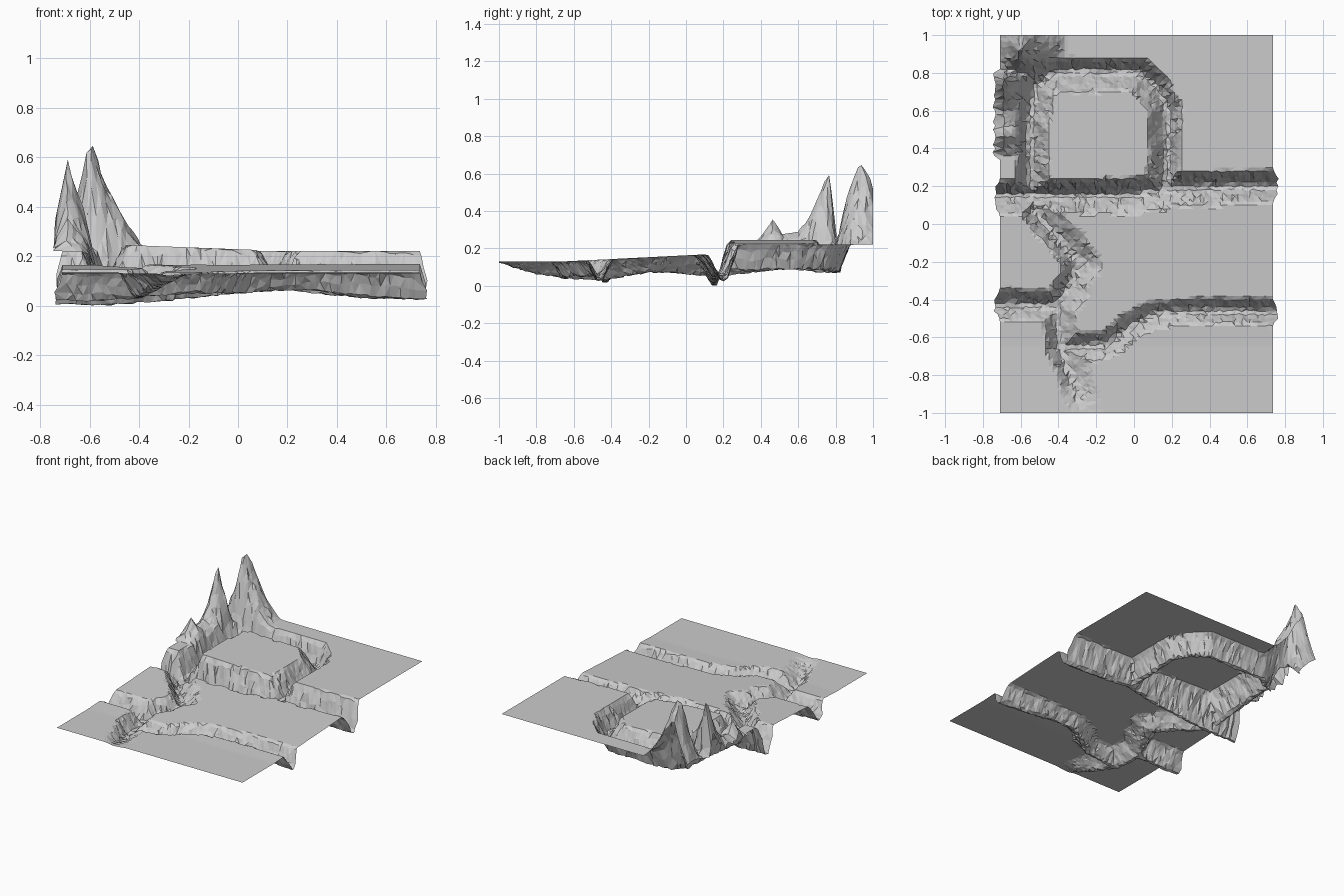
import bpy, bmesh, random
from math import hypot
from mathutils import Vector, noise

if "Cube" in bpy.data.objects:
    bpy.data.objects.remove(bpy.data.objects["Cube"])

random.seed(4)
X0, X1, NX, NY = -0.71, 0.735, 72, 100


def interp(pts, x):
    """Piecewise linear lookup through (x, value) pairs."""
    if x <= pts[0][0]:
        return pts[0][1]
    for (a, va), (b, vb) in zip(pts, pts[1:]):
        if x <= b:
            return va + (vb - va) * (x - a) / (b - a)
    return pts[-1][1]


# Channels: path of (x, y, bottom z), reach of left bank, reach of right bank
NORTH = [(-0.85, .15, .005), (-0.5, .15, .005), (-0.25, .15, .025), (0, .155, .05),
         (.2, .19, .065), (.5, .2, .03), (.85, .2, .025)]
CHANNELS = [
    (NORTH, 0.085, 0.095),                                            # north stream
    ([(.17, .17, .07), (.18, .6, .09), (.12, .73, .085), (.03, .805, .075),
      (-.42, .805, .07), (-.52, .73, .07), (-.55, .55, .09), (-.55, .17, .05)],
     0.10, 0.07),                                                     # moat
    ([(-.4, -.65, .04), (-.15, -.64, .05), (.02, -.52, .05), (.12, -.475, .06),
      (.3, -.465, .065), (.5, -.46, .03), (.85, -.47, .025)], 0.07, 0.07),  # south stream
    ([(-.53, .08, .05), (-.42, -.06, .07), (-.29, -.2, .07), (-.35, -.33, .05),
      (-.41, -.44, .03), (-.39, -.65, .04), (-.33, -.83, .07), (-.27, -.98, .12)],
     0.11, 0.07),                                                     # winding gully
    ([(-.85, -.42, .03), (-.6, -.43, .02), (-.41, -.44, .03)], 0.08, 0.08),  # west stream
]


def base_height(x, y):
    """Flat terraces before the streams are cut."""
    if y > interp([p[:2] for p in NORTH], x):
        if -.54 < x < .17 and y < .8:
            return 0.228 - 0.038 * x
        return 0.22
    return max(0.13, 0.14 + (y + .45) * 0.05)


def carve(x, y, base):
    """Cut the lowest channel at this point out of the base."""
    low, slope = base, False
    for path, left, right in CHANNELS:
        best = None
        for a, b in zip(path, path[1:]):
            dx, dy = b[0] - a[0], b[1] - a[1]
            t = ((x - a[0]) * dx + (y - a[1]) * dy) / (dx * dx + dy * dy)
            t = min(1, max(0, t))
            d = hypot(x - a[0] - t * dx, y - a[1] - t * dy)
            if best is None or d < best[0]:
                side = dx * (y - a[1]) - dy * (x - a[0])
                best = (d, side, a[2] + t * (b[2] - a[2]))
        d, side, bottom = best
        d *= 1 + 0.22 * noise.noise(Vector((x * 13, y * 13, 1.7)))
        w = left if side > 0 else right
        t = min(1, max(0, (d - .014) / (w - .014)))
        if t < 1:
            slope = True
            low = min(low, bottom + (base - bottom) * t ** 1.15 * (1.3 - .3 * t))
    return low, slope


CREST = [(.36, 0), (.42, .07), (.46, .14), (.49, .11), (.52, .06), (.6, .07), (.65, .14),
         (.70, .27), (.74, .37), (.77, .41), (.785, .25), (.805, 0)]


def rocks(x, y):
    """Tall corner spike and the jagged ridge along the west edge."""
    dx, dy = x + .6, abs(y - .94) / .13
    r = dx / .24 if dx > 0 else -dx / .13
    spike = .44 * (1 - r) ** 1.4 * (1 - dy ** 1.8) if r < 1 and dy < 1 else 0
    dx = x + .695
    r = dx / .11 if dx > 0 else -dx / .06
    ridge = interp(CREST, y) * max(0, 1 - r) ** .9
    return max(spike, ridge)


# Terrain sheet
bm = bmesh.new()
grid = []
for j in range(NY + 1):
    row = []
    for i in range(NX + 1):
        x, y = X0 + (X1 - X0) * i / NX, -1 + 2 * j / NY
        base = base_height(x, y)
        z, slope = carve(x, y, base)
        # outward bulge of the stream ends and of the ridge
        if i in (0, NX):
            bulge = 0.03 * min(1, (base - z) / .08)
            if i == 0 and interp(CREST, y) > 0:
                bulge = 0.035
            x += (bulge if i else -bulge) * random.uniform(.6, 1.1)
        rock = rocks(x, y)
        if (slope or rock > .01) and 0 < i < NX and 0 < j < NY:
            x += random.uniform(-.006, .006)
            y += random.uniform(-.006, .006)
            z += random.uniform(-.004, .004) * (z < base - .02)
        if rock > .01:
            rock *= 1 + .12 * noise.noise(Vector((x * 18, y * 18, 5)))
        row.append(bm.verts.new((x, y, max(0, z + rock))))
    grid.append(row)
for j in range(NY):
    for i in range(NX):
        a, b, c, d = grid[j][i], grid[j][i + 1], grid[j + 1][i + 1], grid[j + 1][i]
        for tri in (((a, b, c), (a, c, d)) if (i + j) % 2 else ((a, b, d), (b, c, d))):
            bm.faces.new(tri)

# Merge the flat areas into large polygons
bmesh.ops.dissolve_limit(bm, angle_limit=0.012, verts=bm.verts, edges=bm.edges)
bmesh.ops.triangulate(bm, faces=bm.faces)
mesh = bpy.data.meshes.new("terrain")
bm.to_mesh(mesh)
bm.free()
terrain = bpy.data.objects.new("terrain", mesh)
bpy.context.collection.objects.link(terrain)
